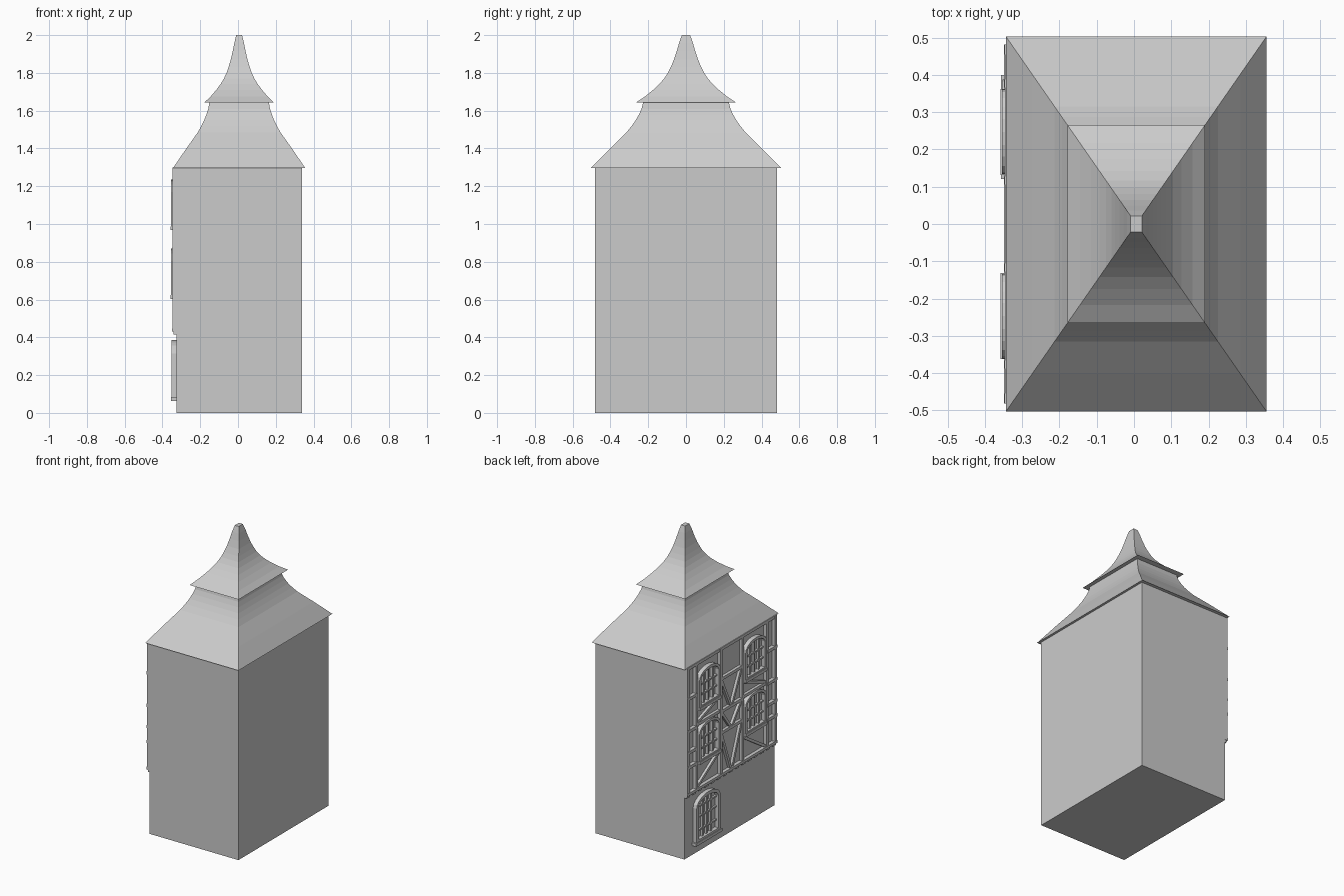
import bpy, bmesh, math

if "Cube" in bpy.data.objects:
    bpy.data.objects.remove(bpy.data.objects["Cube"])

grey = bpy.data.materials.new("plain_grey")
grey.diffuse_color = (0.6, 0.6, 0.6, 1)
grey.use_nodes = True
grey.node_tree.nodes["Principled BSDF"].inputs["Base Color"].default_value = grey.diffuse_color

WALL = -0.325          # plane of the decorated side wall
TIMBER = -0.347        # outer face of the timber frame


def finish(name, bm):
    bmesh.ops.recalc_face_normals(bm, faces=bm.faces)
    mesh = bpy.data.meshes.new(name)
    bm.to_mesh(mesh)
    bm.free()
    mesh.materials.append(grey)
    ob = bpy.data.objects.new(name, mesh)
    bpy.context.collection.objects.link(ob)
    return ob


def add_prism(bm, outline, x0, x1):
    """Extrude a (y, z) outline from x0 to x1."""
    a = [bm.verts.new((x0, y, z)) for y, z in outline]
    b = [bm.verts.new((x1, y, z)) for y, z in outline]
    n = len(outline)
    bm.faces.new(a)
    bm.faces.new(b[::-1])
    for i in range(n):
        j = (i + 1) % n
        bm.faces.new((a[i], a[j], b[j], b[i]))


def add_box(bm, y0, y1, z0, z1, x0, x1):
    add_prism(bm, [(y0, z0), (y1, z0), (y1, z1), (y0, z1)], x0, x1)


def add_beam(bm, p, q, w, x0, x1):
    """Straight timber of width w between two (y, z) points."""
    dy, dz = q[0] - p[0], q[1] - p[1]
    l = math.hypot(dy, dz)
    ny, nz = -dz / l * w / 2, dy / l * w / 2
    add_prism(bm, [(p[0] + ny, p[1] + nz), (q[0] + ny, q[1] + nz),
                   (q[0] - ny, q[1] - nz), (p[0] - ny, p[1] - nz)], x0, x1)


def arch(yc, half, z0, spring, top, steps=10):
    """Arched outline, open along the bottom."""
    pts = [(yc - half, z0)]
    for i in range(steps + 1):
        a = math.pi * (1 - i / steps)
        pts.append((yc + half * math.cos(a), spring + (top - spring) * math.sin(a)))
    return pts + [(yc + half, z0)]


def window(name, yc, half, z0, spring, top, frame, bars_y, bars_z, xo, sill):
    bm = bmesh.new()
    # arched frame
    outer = arch(yc, half, z0, spring, top)
    inner = arch(yc, half - frame, z0 + frame, spring, top - frame)
    loops = [[bm.verts.new((x, y, z)) for y, z in o]
             for o, x in ((outer, WALL), (outer, xo), (inner, xo), (inner, WALL))]
    n = len(outer)
    for k in range(4):
        a, b = loops[k], loops[(k + 1) % 4]
        for i in range(n):
            j = (i + 1) % n
            bm.faces.new((a[i], a[j], b[j], b[i]))
    # glazing bars, clipped to the arch height
    hi = half - frame
    for t in bars_y:
        zt = spring + (top - frame - spring) * math.sqrt(max(0, 1 - (t / hi) ** 2))
        add_box(bm, yc + t - 0.006, yc + t + 0.006, z0 + frame / 2, zt + 0.004, WALL, xo + 0.012)
    for z in bars_z:
        add_box(bm, yc - hi - 0.004, yc + hi + 0.004, z - 0.005, z + 0.005, WALL, xo + 0.014)
    # projecting sill
    add_box(bm, yc - half - sill, yc + half + sill, z0 - 0.012, z0 + 0.008, WALL, xo - 0.004)
    return finish(name, bm)


# main block
bm = bmesh.new()
add_box(bm, -0.481, 0.481, 0, 1.30, WALL, 0.34)
finish("tower_body", bm)


# two curved roof tiers lofted from rectangular rings
def roof(name, profile):
    bm = bmesh.new()
    rings = []
    for z, h in profile:
        rings.append([bm.verts.new((0.006 + sx * h * 0.695, sy * h, z))
                      for sx, sy in ((-1, -1), (1, -1), (1, 1), (-1, 1))])
    for a, b in zip(rings, rings[1:]):
        for i in range(4):
            j = (i + 1) % 4
            bm.faces.new((a[i], a[j], b[j], b[i]))
    bm.faces.new(rings[0][::-1])
    bm.faces.new(rings[-1])
    finish(name, bm)


roof("lower_roof", [(1.297, 0.503), (1.40, 0.402), (1.485, 0.315), (1.52, 0.287), (1.55, 0.266),
                    (1.58, 0.249), (1.61, 0.235), (1.65, 0.225)])
roof("upper_roof", [(1.643, 0.265), (1.675, 0.217), (1.71, 0.174), (1.74, 0.142), (1.77, 0.116),
                    (1.80, 0.096), (1.83, 0.081), (1.87, 0.064), (1.915, 0.049), (1.96, 0.036), (2.0, 0.022)])

# timber posts and rails
bm = bmesh.new()
for s in (-1, 1):
    for y, w in ((0.468, 0.026), (0.377, 0.022), (0.117, 0.022)):
        add_box(bm, s * y - w / 2, s * y + w / 2, 0.44, 1.30, WALL, TIMBER)
finish("timber_posts", bm)

bm = bmesh.new()
for z in (0.62, 0.72, 0.865, 1.085):
    for s in (-1, 1):
        add_box(bm, s * 0.377, s * 0.481, z - 0.01, z + 0.01, WALL, TIMBER - 0.002)
for z in (0.72, 0.865, 1.085):
    add_box(bm, -0.117, 0.117, z - 0.01, z + 0.01, WALL, TIMBER + 0.002)
for s in (-1, 1):
    add_box(bm, s * 0.117, s * 0.377, 0.865, 0.885, WALL, TIMBER + 0.003)
add_box(bm, -0.481, 0.481, 1.28, 1.30, WALL, TIMBER + 0.001)
add_box(bm, -0.481, 0.481, 0.43, 0.448, WALL, TIMBER - 0.002)
finish("timber_rails", bm)

# diagonal braces
bm = bmesh.new()
for s in (-1, 1):
    for low, high in ((0.45, 0.715), (0.73, 0.86), (0.875, 1.08)):
        add_beam(bm, (s * 0.01, low), (s * 0.108, high), 0.018, WALL, TIMBER + 0.004)
    for low, high in ((0.45, 0.60), (0.885, 0.97)):
        add_beam(bm, (s * 0.365, low), (s * 0.13, high), 0.018, WALL, TIMBER + 0.005)
finish("timber_braces", bm)

# little joist ends under the overhang
bm = bmesh.new()
for i in range(15):
    y = -0.462 + i * 0.066
    add_box(bm, y - 0.016, y + 0.016, 0.415, 0.432, WALL, -0.341)
finish("joist_ends", bm)

# four upper windows and the single ground floor window
for row, z in (("lower", 0.615), ("upper", 0.98)):
    for side, s in (("left", 1), ("right", -1)):
        window(f"{row}_{side}_window", s * 0.247, 0.113, z, z + 0.19, z + 0.255, 0.018,
               (-0.048, 0, 0.048), (z + 0.08, z + 0.15), -0.354, 0.002)
window("ground_window", 0.26, 0.128, 0.075, 0.315, 0.385, 0.022,
       (-0.045, 0, 0.045), (0.15, 0.24, 0.31), -0.352, 0.012)
